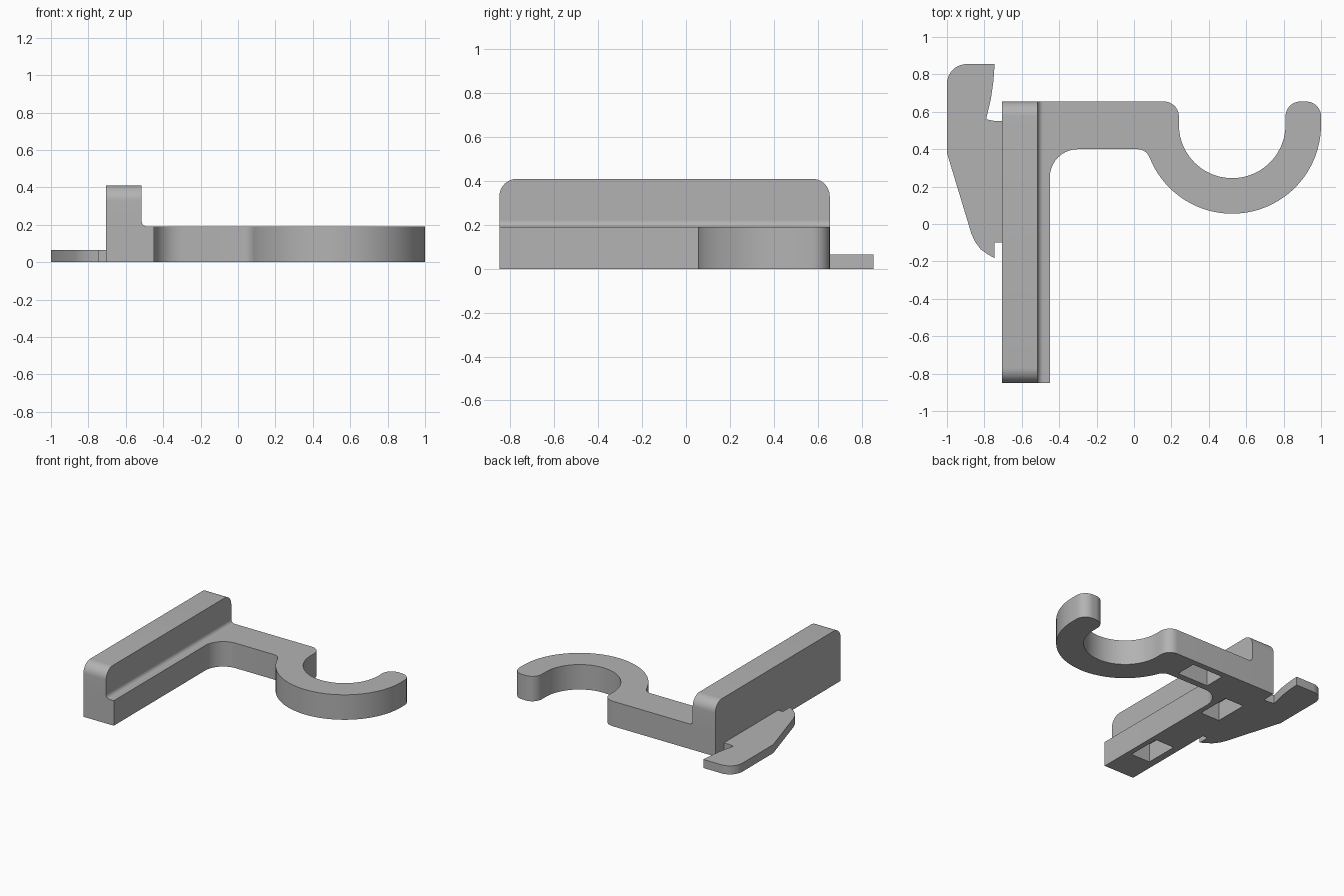
import bpy, bmesh, math
from mathutils import Matrix, Vector

cube = bpy.data.objects.get("Cube")
if cube:
    bpy.data.objects.remove(cube, do_unlink=True)

grey = bpy.data.materials.new("plain grey")
grey.use_nodes = True
colour = (0.45, 0.45, 0.45, 1)
grey.diffuse_color = colour
grey.node_tree.nodes["Principled BSDF"].inputs["Base Color"].default_value = colour


def arc(cx, cy, r, start, end, steps=10):
    """Points along a circular arc, angles in degrees."""
    angles = [math.radians(start + (end - start) * i / steps) for i in range(steps + 1)]
    return [(cx + r * math.cos(a), cy + r * math.sin(a)) for a in angles]


def extrude(name, outline, place, depth):
    """Turn a 2D outline into a solid; place maps (u, v) to a 3D point."""
    bm = bmesh.new()
    face = bm.faces.new([bm.verts.new(place(u, v)) for u, v in outline])
    new = bmesh.ops.extrude_face_region(bm, geom=[face])["geom"]
    bmesh.ops.translate(bm, vec=Vector(depth),
                        verts=[g for g in new if isinstance(g, bmesh.types.BMVert)])
    bmesh.ops.recalc_face_normals(bm, faces=bm.faces)
    return finish(name, bm)


def finish(name, bm):
    mesh = bpy.data.meshes.new(name)
    bm.to_mesh(mesh)
    bm.free()
    mesh.materials.append(grey)
    obj = bpy.data.objects.new(name, mesh)
    bpy.context.collection.objects.link(obj)
    return obj


def smooth(obj):
    bpy.ops.object.select_all(action="DESELECT")
    obj.select_set(True)
    bpy.context.view_layer.objects.active = obj
    bpy.ops.object.shade_smooth_by_angle(angle=math.radians(30))


# Main dimensions
LEFT, STEP, RAIL = -0.705, -0.45, -0.515
FRONT, BACK = -0.85, 0.655
BASE_TOP, RAIL_TOP, CLIP_TOP = 0.19, 0.41, 0.065
HOOK_X, HOOK_Y, INNER, OUTER = 0.525, 0.53, 0.285, 0.475
ROUND = 0.08


def flat(u, v):
    return (u, v, 0)


# Base strip, arm and open hook as one outline
outline = [(LEFT, FRONT), (STEP, FRONT)]
outline += arc(STEP + 0.15, 0.25, 0.15, 180, 90)
outline += arc(0.018, 0.33, 0.07, 90, 22)
outline += arc(HOOK_X, HOOK_Y, OUTER, 202, 360, 40)
outline += arc(HOOK_X + OUTER - ROUND, BACK - ROUND, ROUND, 0, 90)
outline += arc(HOOK_X + INNER + ROUND, BACK - ROUND, ROUND, 90, 180)
outline += arc(HOOK_X, HOOK_Y, INNER, 360, 180, 40)
outline += arc(HOOK_X - INNER - ROUND, BACK - ROUND, ROUND, 0, 90)
outline += [(LEFT, BACK)]
base = extrude("base_and_hook", outline, flat, (0, 0, BASE_TOP))

# Rectangular pockets sunk into the underside
bm = bmesh.new()
for x, y, sx, sy in [(-0.57, -0.48, 0.16, 0.26), (-0.57, 0.265, 0.16, 0.26),
                     (-0.15, 0.53, 0.26, 0.16)]:
    bmesh.ops.create_cube(bm, size=1, matrix=Matrix.Translation((x, y, 0))
                          @ Matrix.Diagonal((sx, sy, 0.28, 1)))
cutter = finish("pocket_cutter", bm)
cutter.hide_render = True
cut = base.modifiers.new("pockets", "BOOLEAN")
cut.operation, cut.solver, cut.object = "DIFFERENCE", "EXACT", cutter
bpy.context.view_layer.objects.active = base
bpy.ops.object.modifier_apply(modifier=cut.name)
bpy.data.objects.remove(cutter, do_unlink=True)

# Upright rail with rounded upper ends
profile = [(FRONT, BASE_TOP), (BACK, BASE_TOP)]
profile += arc(BACK - ROUND, RAIL_TOP - ROUND, ROUND, 0, 90)
profile += arc(FRONT + ROUND, RAIL_TOP - ROUND, ROUND, 90, 180)
rail = extrude("upright_rail", profile, lambda u, v: (LEFT, u, v), (RAIL - LEFT, 0, 0))

# Small fillet along the foot of the rail
profile = [(RAIL, BASE_TOP)] + arc(RAIL + 0.03, BASE_TOP + 0.03, 0.03, 270, 180, 8)
fillet = extrude("rail_fillet", profile, lambda u, v: (u, FRONT, v), (0, BACK - FRONT, 0))

# Thin latch plate on the outer side
outline = [(LEFT, -0.10), (LEFT, 0.55), (-0.75, 0.552), (-0.79, 0.56), (-0.785, 0.585),
           (-0.765, 0.67), (-0.752, 0.76), (-0.745, 0.855)]
outline += arc(-0.895, 0.75, 0.105, 90, 180)
outline += [(-1, 0.38), (-0.87, -0.05), (-0.85, -0.095), (-0.82, -0.135), (-0.785, -0.16),
            (-0.745, -0.183), (-0.745, -0.10)]
latch = extrude("latch_plate", outline, flat, (0, 0, CLIP_TOP))

for part in (base, rail, fillet, latch):
    smooth(part)
